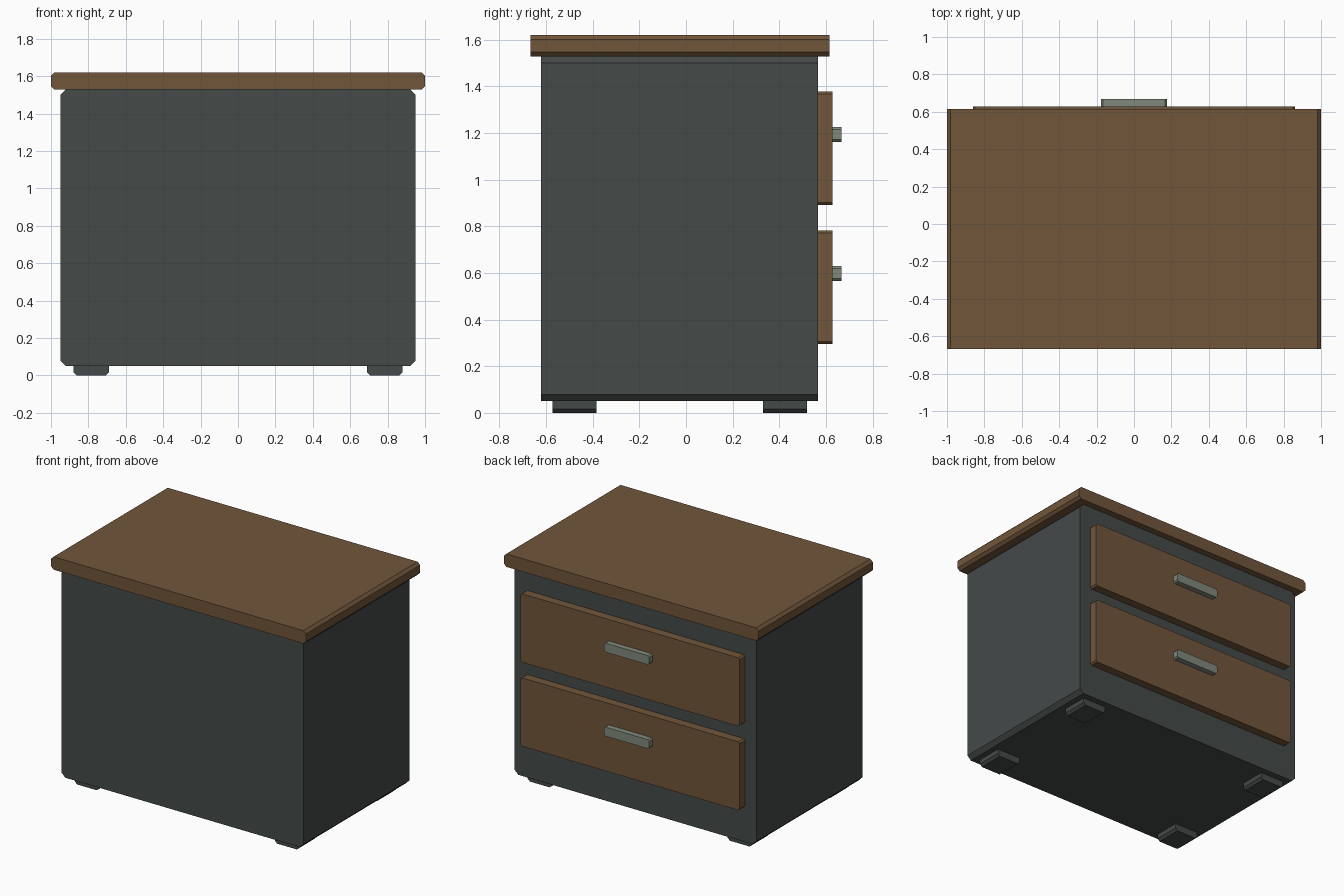
import bpy, bmesh

if "Cube" in bpy.data.objects:
    bpy.data.objects.remove(bpy.data.objects["Cube"])


def material(name, color):
    m = bpy.data.materials.new(name)
    m.diffuse_color = (*color, 1)
    m.use_nodes = True
    m.node_tree.nodes["Principled BSDF"].inputs["Base Color"].default_value = m.diffuse_color
    return m


wood = material("wood", (0.165, 0.092, 0.043))
dark = material("dark_paint", (0.058, 0.068, 0.066))
metal = material("handle_metal", (0.215, 0.25, 0.20))


def slab(name, x, y, z, c, mat):
    """Box whose front outline has cut corners, run straight through in y."""
    (x0, x1), (y0, y1), (z0, z1) = x, y, z
    outline = [(x0 + c, z0), (x1 - c, z0), (x1, z0 + c), (x1, z1 - c),
               (x1 - c, z1), (x0 + c, z1), (x0, z1 - c), (x0, z0 + c)]
    bm = bmesh.new()
    face = bm.faces.new([bm.verts.new((px, y0, pz)) for px, pz in outline])
    ext = bmesh.ops.extrude_face_region(bm, geom=[face])
    moved = [v for v in ext["geom"] if isinstance(v, bmesh.types.BMVert)]
    bmesh.ops.translate(bm, verts=moved, vec=(0, y1 - y0, 0))
    bmesh.ops.recalc_face_normals(bm, faces=bm.faces)
    me = bpy.data.meshes.new(name)
    bm.to_mesh(me)
    bm.free()
    me.materials.append(mat)
    ob = bpy.data.objects.new(name, me)
    bpy.context.collection.objects.link(ob)
    return ob


# Cabinet and overhanging top
slab("cabinet_body", (-0.95, 0.95), (-0.621, 0.566), (0.05, 1.528), 0.029, dark)
slab("table_top", (-1, 1), (-0.667, 0.614), (1.528, 1.62), 0.019, wood)

# Two drawers with bar handles on the +y side
for label, z in (("lower", 0.295), ("upper", 0.891)):
    slab(f"{label}_drawer", (-0.86, 0.86), (0.566, 0.627), (z, z + 0.486), 0.011, wood)
    slab(f"{label}_handle", (-0.177, 0.177), (0.627, 0.667), (z + 0.27, z + 0.334), 0.01, metal)

# Four feet, their upper ends sunk into the cabinet
for side, x in (("left", -0.88), ("right", 0.69)):
    for end, y in (("front", -0.573), ("back", 0.329)):
        slab(f"{end}_{side}_foot", (x, x + 0.19), (y, y + 0.19), (0, 0.07), 0.017, dark)
